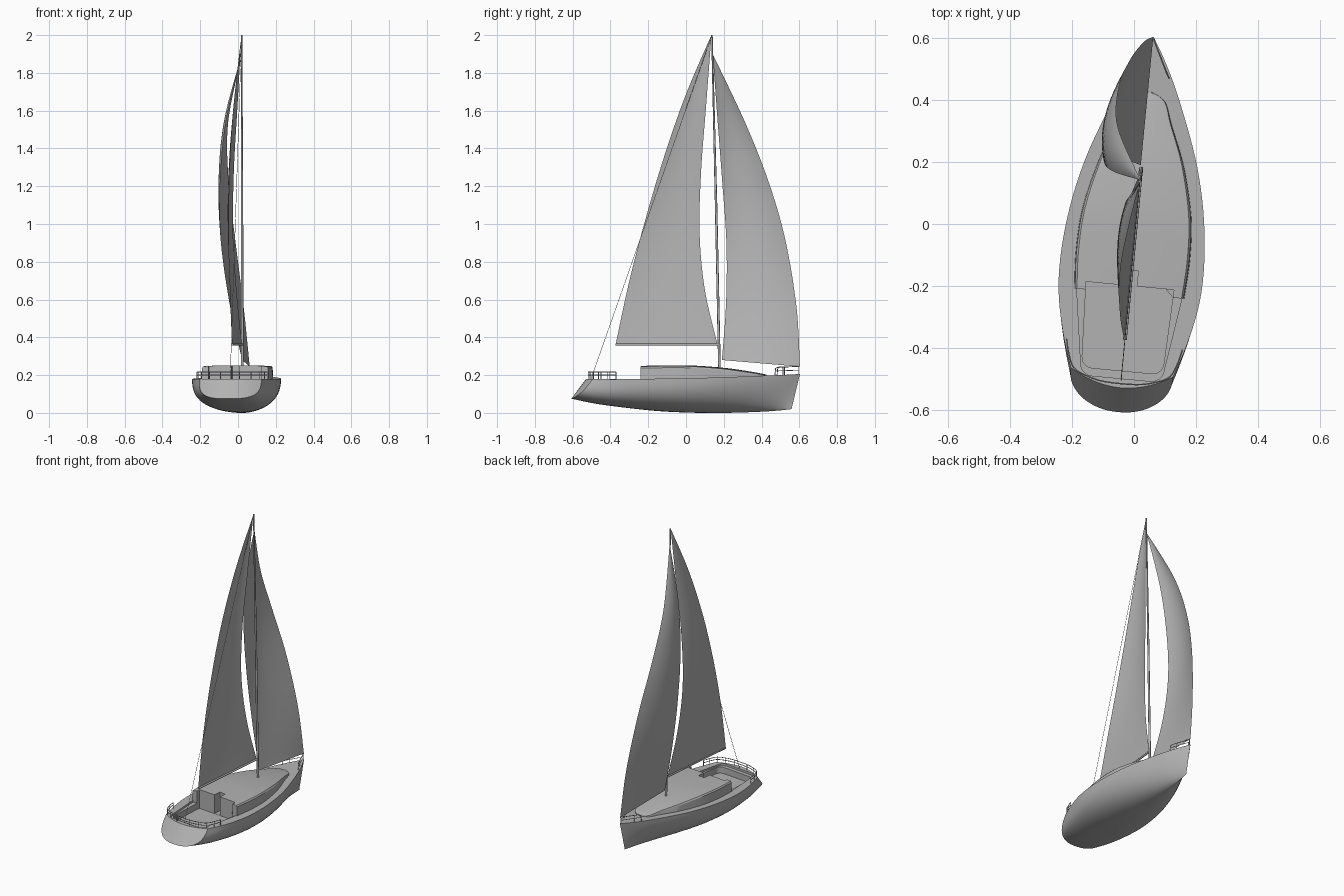
import bpy, bmesh, math
from mathutils import Vector, Matrix

if "Cube" in bpy.data.objects:
    bpy.data.objects.remove(bpy.data.objects["Cube"])

# The boat lies at a slight yaw to the y axis
YAW = Matrix.Translation((0.006, 0, 0)) @ Matrix.Rotation(math.radians(-5.4), 4, 'Z')


def material(name, rgb):
    mat = bpy.data.materials.new(name)
    mat.use_nodes = True
    mat.diffuse_color = (*rgb, 1)
    mat.node_tree.nodes["Principled BSDF"].inputs["Base Color"].default_value = (*rgb, 1)
    return mat


GREY = material("light grey", (0.45, 0.45, 0.45))


def spline(points, count):
    """Smooth Catmull-Rom samples through points of any dimension."""
    p = [points[0]] + list(points) + [points[-1]]
    out = []
    for k in range(count + 1):
        u = k / count * (len(points) - 1)
        i = min(int(u), len(points) - 2)
        t = u - i
        out.append([b + t / 2 * (c - a + t * (2 * a - 5 * b + 4 * c - d + t * (3 * (b - c) + d - a)))
                    for a, b, c, d in zip(*p[i:i + 4])])
    return out


def add_grid(bm, rows):
    verts = [[bm.verts.new(p) for p in row] for row in rows]
    for r0, r1 in zip(verts, verts[1:]):
        for j in range(len(r0) - 1):
            bm.faces.new((r0[j], r0[j + 1], r1[j + 1], r1[j]))
    return verts


def shade(obj, angle=35):
    bpy.ops.object.select_all(action='DESELECT')
    obj.select_set(True)
    bpy.context.view_layer.objects.active = obj
    bpy.ops.object.shade_smooth_by_angle(angle=math.radians(angle))


def make(name, bm, yaw=True):
    bmesh.ops.remove_doubles(bm, verts=bm.verts, dist=0.0002)
    bmesh.ops.recalc_face_normals(bm, faces=bm.faces)
    if yaw:
        bm.transform(YAW)
    mesh = bpy.data.meshes.new(name)
    bm.to_mesh(mesh)
    bm.free()
    mesh.materials.append(GREY)
    obj = bpy.data.objects.new(name, mesh)
    bpy.context.collection.objects.link(obj)
    return obj


def bake(obj):
    """Replace an object's mesh by its evaluated result."""
    bpy.context.view_layer.update()
    deps = bpy.context.evaluated_depsgraph_get()
    mesh = bpy.data.meshes.new_from_object(obj.evaluated_get(deps))
    obj.modifiers.clear()
    obj.data = mesh


def cut(obj, cutters):
    for c in cutters:
        mod = obj.modifiers.new("cut", 'BOOLEAN')
        mod.operation, mod.solver, mod.object = 'DIFFERENCE', 'EXACT', c
    bake(obj)


def prism(name, outline, z0, z1):
    bm = bmesh.new()
    face = bm.faces.new([bm.verts.new((x, y, z0)) for x, y in outline])
    new = bmesh.ops.extrude_face_region(bm, geom=[face])["geom"]
    bmesh.ops.translate(bm, vec=(0, 0, z1 - z0), verts=[v for v in new if isinstance(v, bmesh.types.BMVert)])
    return make(name, bm)


def tube(name, points, radii, closed=False):
    data = bpy.data.curves.new(name, 'CURVE')
    data.dimensions, data.bevel_depth, data.bevel_resolution = '3D', 1, 2
    data.use_fill_caps = True
    s = data.splines.new('POLY')
    s.points.add(len(points) - 1)
    for k, (pt, q) in enumerate(zip(s.points, points)):
        pt.co = (*(YAW @ Vector(q)), 1)
        pt.radius = radii[k] if isinstance(radii, (list, tuple)) else radii
    temp = bpy.data.objects.new(name + "_path", data)
    bpy.context.collection.objects.link(temp)
    bpy.context.view_layer.update()
    mesh = bpy.data.meshes.new_from_object(temp.evaluated_get(bpy.context.evaluated_depsgraph_get()))
    bpy.data.objects.remove(temp)
    mesh.materials.clear()
    mesh.materials.append(GREY)
    obj = bpy.data.objects.new(name, mesh)
    bpy.context.collection.objects.link(obj)
    shade(obj, 50)
    return obj


# Hull stations: y, half beam, deck height, keel height, section fullness
stations = spline([(-0.53, 0.165, 0.18, 0.075, 3.2), (-0.4, 0.2, 0.178, 0.042, 2.9),
                   (-0.2, 0.231, 0.18, 0.014, 2.5), (0, 0.222, 0.183, 0.002, 2.3),
                   (0.2, 0.18, 0.188, 0, 2.0), (0.4, 0.106, 0.196, 0.006, 1.7),
                   (0.52, 0.05, 0.201, 0.013, 1.5), (0.606, 0, 0.206, 0.02, 1.4)], 42)
LEVELS, COLS = 16, 12


def hull_point(st, level, f):
    y, b, zd, zk, n = st
    a = level / LEVELS * math.pi / 2
    x = f * b * max(math.cos(a), 0) ** (2 / n)
    drop = (zd - zk) * math.sin(a) ** (2 / n)
    stern = max(0, (-0.2 - y) / 0.33) ** 2
    stem = max(0, (y - 0.3) / 0.306) ** 2
    shift = stern * (0.05 * (x / 0.165) ** 2 - 0.75 * drop) - stem * 0.24 * drop
    return (x, y + shift, zd - drop)


bm = bmesh.new()
across = [2 * j / COLS - 1 for j in range(COLS + 1)]
for side in (-1, 1):
    add_grid(bm, [[hull_point(s, l, side) for l in range(LEVELS + 1)] for s in stations])
add_grid(bm, [[hull_point(s, 0, f) for f in across] for s in stations])
add_grid(bm, [[hull_point(stations[0], l, f) for f in across] for l in range(LEVELS + 1)])
bmesh.ops.remove_doubles(bm, verts=bm.verts, dist=0.0002)
bmesh.ops.dissolve_degenerate(bm, dist=0.0001, edges=bm.edges)
hull = make("hull", bm)

# Cabin trunk: y, half width, roof height
bm = bmesh.new()
loops = []
for y, b, top in spline([(-0.225, 0.178, 0.25), (-0.1, 0.185, 0.251), (0.04, 0.176, 0.25),
                         (0.2, 0.137, 0.238), (0.33, 0.085, 0.22), (0.4, 0.058, 0.208),
                         (0.428, 0.012, 0.202)], 30):
    half = [(b, 0.17), (b * 0.985, top - 0.012), (b * 0.95, top - 0.004), (b * 0.6, top)]
    ring = half + [(-x, z) for x, z in reversed(half)]
    loops.append([(x, y, z) for x, z in ring + ring[:1]])
verts = add_grid(bm, loops)
bm.faces.new(verts[0][:-1])
bm.faces.new(verts[-1][:-1])
cabin = make("cabin", bm)

# Cockpit: a shallow surround, a deep well and the companionway notch
def cockpit_outline(front_w, back_w, front, back, r):
    right = [(front_w, front)]
    for k in range(7):
        a = k / 6 * math.pi / 2
        right.append((back_w - r + r * math.cos(a), back + r - r * math.sin(a)))
    return right + [(-x, y) for x, y in reversed(right)]


surround = prism("surround_cutter", cockpit_outline(0.17, 0.135, -0.2251, -0.5, 0.04), 0.166, 0.4)
well = prism("well_cutter", cockpit_outline(0.142, 0.132, -0.2, -0.475, 0.035), 0.125, 0.4)
notch = prism("notch_cutter", [(0.022, -0.3), (0.022, -0.15), (-0.022, -0.15), (-0.022, -0.3)], 0.126, 0.4)
cut(hull, [surround, well, notch])
cut(cabin, [well, notch])
for c in (surround, well, notch):
    bpy.data.objects.remove(c)
shade(hull)
shade(cabin, 25)

# Spars and backstay
MAST_TOP = (0, 0.138, 2.0)
tube("mast", [(0, 0.178, 0.23), (0, 0.16, 1.1), MAST_TOP], [0.007, 0.0065, 0.004])
tube("boom", [(0, 0.172, 0.362), (0, -0.375, 0.362)], 0.006)
tube("backstay", [MAST_TOP, (0, -0.505, 0.18)], 0.0012)

# Stern rail: two bars with posts, following the deck edge
half = [(0.187, -0.39), (0.176, -0.435), (0.155, -0.48), (0.11, -0.502), (0.05, -0.515)]
path = spline(half + [(-x, y) for x, y in reversed(half)], 36)
for name, z in (("lower", 0.2), ("upper", 0.216)):
    tube(f"stern_rail_{name}", [(x, y, z) for x, y in path], 0.0022)
for k in range(0, 37, 4):
    x, y = path[k]
    tube("stern_rail_post", [(x, y, 0.172), (x, y, 0.216)], 0.002)

# Bow rail on both sides, meeting at the stem
for side, name in ((1, "left"), (-1, "right")):
    tube(f"bow_rail_{name}", [(side * 0.062, 0.478, 0.198), (side * 0.06, 0.482, 0.236),
                              (side * 0.052, 0.495, 0.242), (0, 0.6, 0.246)], 0.0022)
    tube(f"bow_rail_bar_{name}", [(side * 0.061, 0.48, 0.222), (0, 0.6, 0.226)], 0.0018)
    tube(f"bow_rail_post_{name}", [(side * 0.04, 0.52, 0.198), (side * 0.04, 0.52, 0.243)], 0.002)
tube("bow_rail_stem_post", [(0, 0.597, 0.2), (0, 0.597, 0.246)], 0.002)


# Sails: sheets spanned between a luff and a leech, bellied to the right
def sail(name, luff, leech, belly, rows=40, cols=14):
    bm = bmesh.new()
    grid = []
    for i, (a, b) in enumerate(zip(spline(luff, rows), spline(leech, rows))):
        depth = belly * math.sin(math.pi * i / rows)
        row = []
        for j in range(cols + 1):
            t = j / cols
            p = Vector(a).lerp(Vector(b), t)
            p.x -= depth * 4 * t * (1 - t)
            row.append(p)
        grid.append(row)
    add_grid(bm, grid)
    shade(make(name, bm, yaw=False), 60)


sail("mainsail",
     [(0.02, 0.166, 0.365), (-0.008, 0.1, 0.65), (-0.026, 0.072, 0.95), (-0.022, 0.08, 1.28),
      (-0.003, 0.106, 1.62), (0.018, 0.134, 1.99)],
     [(-0.032, -0.372, 0.365), (-0.044, -0.302, 0.69), (-0.048, -0.216, 1.02), (-0.04, -0.118, 1.35),
      (-0.016, -0.003, 1.68), (0.018, 0.13, 1.99)], 0.016)
sail("headsail",
     [(0.062, 0.603, 0.245), (0.03, 0.585, 0.56), (-0.015, 0.525, 0.92), (-0.05, 0.435, 1.23),
      (-0.052, 0.312, 1.54), (0.019, 0.146, 1.89)],
     [(0.022, 0.19, 0.28), (-0.045, 0.212, 0.58), (-0.088, 0.214, 0.9), (-0.094, 0.192, 1.22),
      (-0.062, 0.167, 1.55), (0.019, 0.142, 1.89)], 0.028)
